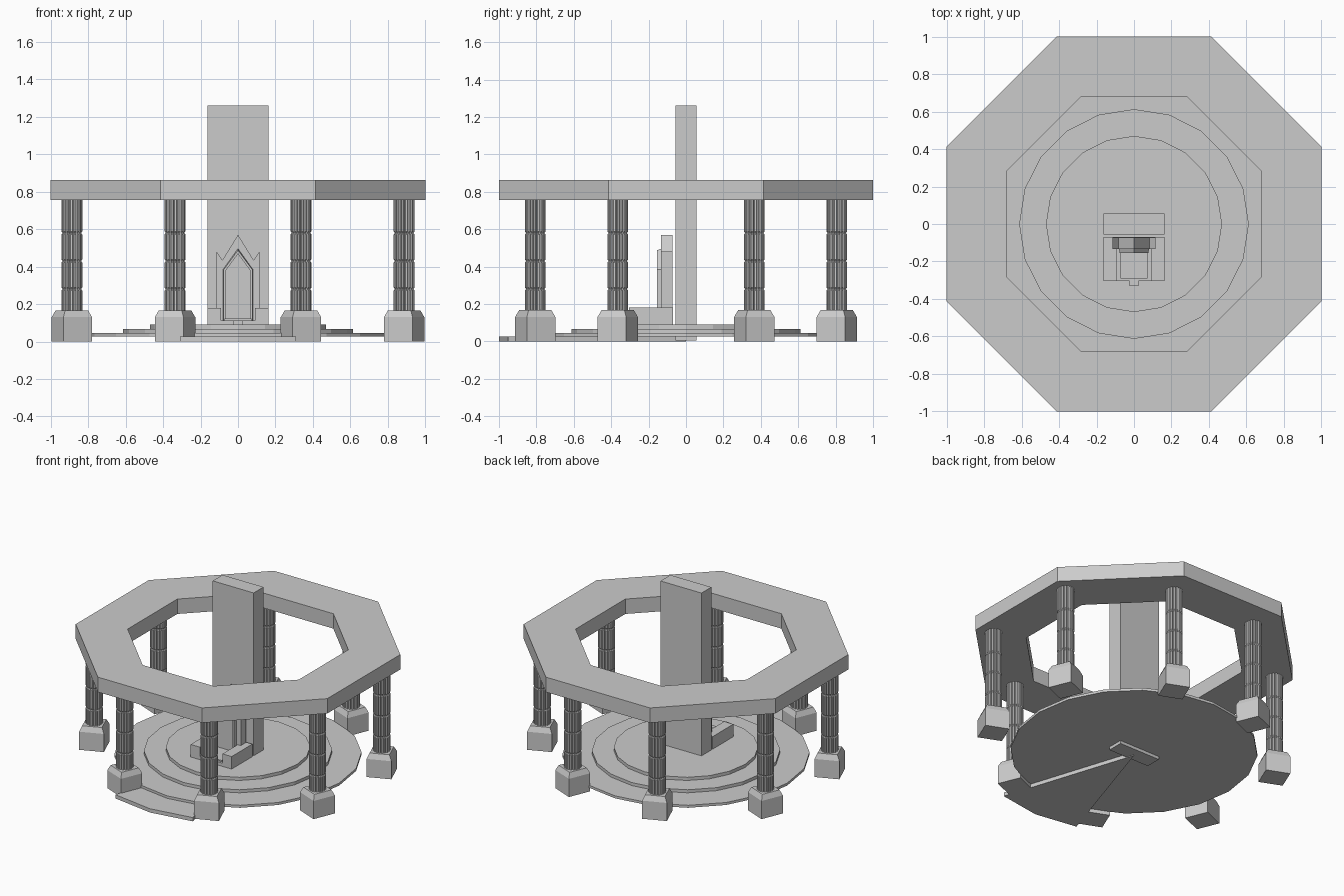
import bpy, bmesh
from math import sin, cos, pi, radians, atan2

if "Cube" in bpy.data.objects:
    bpy.data.objects.remove(bpy.data.objects["Cube"])


def finish(name, bm):
    bmesh.ops.recalc_face_normals(bm, faces=bm.faces)
    me = bpy.data.meshes.new(name)
    bm.to_mesh(me)
    bm.free()
    ob = bpy.data.objects.new(name, me)
    bpy.context.collection.objects.link(ob)
    return ob


def loft(name, rings, cap=True, close=False):
    """Skin a list of equal-length point rings."""
    bm = bmesh.new()
    vs = [[bm.verts.new(p) for p in r] for r in rings]
    pairs = list(zip(vs, vs[1:])) + ([(vs[-1], vs[0])] if close else [])
    n = len(vs[0])
    for a, b in pairs:
        for i in range(n):
            j = (i + 1) % n
            bm.faces.new((a[i], a[j], b[j], b[i]))
    if cap and not close:
        bm.faces.new(vs[0])
        bm.faces.new(vs[-1])
    return finish(name, bm)


def circle(r, z, n, turn=0.0, cx=0.0, cy=0.0):
    return [(cx + r * cos(turn + 2 * pi * i / n), cy + r * sin(turn + 2 * pi * i / n), z)
            for i in range(n)]


def prism(name, pts, z0, z1):
    return loft(name, [[(x, y, z) for x, y in pts] for z in (z0, z1)])


def box(name, x0, x1, y0, y1, z0, z1):
    return prism(name, [(x0, y0), (x1, y0), (x1, y1), (x0, y1)], z0, z1)


def panel(name, half, y0, y1):
    """Extrude a mirrored x-z outline from y0 to y1 (half runs bottom to apex)."""
    pts = half + [(-x, z) for x, z in reversed(half) if x > 0]
    return loft(name, [[(x, y, z) for x, z in pts] for y in (y0, y1)])


# Octagonal roof ring
k = 1 / cos(pi / 8)
ri, ro, z0, z1 = 0.68 * k, 1.0 * k, 0.755, 0.862
loft("roof_ring", [circle(r, z, 8, pi / 8) for r, z in
                   ((ro, z0), (ro, z1), (ri, z1), (ri, z0))], close=True)

# Round stepped platform, 20-sided
for name, r, a, b in (("lower_step", 0.805, 0.027, 0.045),
                      ("middle_step", 0.613, 0.045, 0.067),
                      ("upper_step", 0.47, 0.067, 0.09)):
    prism(name, [p[:2] for p in circle(r, 0, 20)], a, b)

# Wedge-shaped entrance step under the platform
prism("entrance_step", [(0, 0)] + [(cos(radians(t)), sin(radians(t)))
                                   for t in (252, 270, 288)], 0, 0.027)


# Fluted columns on tapered square bases
def fluted(s, z, cx, cy, turn, flutes=18):
    pts = []
    for i in range(flutes):
        for f, r in ((0.0, 0.056), (0.5, 0.056), (0.75, 0.047)):
            t = turn + 2 * pi * (i + f) / flutes
            pts.append((cx + s * r * cos(t), cy + s * r * sin(t), z))
    return pts


levels = [(1, 0.16)]
for z in (0.28, 0.43, 0.58):
    levels += [(1, z - 0.008), (0.9, z - 0.002), (0.9, z + 0.002), (1, z + 0.008)]
levels.append((1, 0.757))

i = 0
for sx in (-1, 1):
    for sy in (-1, 1):
        for cx, cy in ((0.887, 0.365), (0.336, 0.806)):
            i += 1
            x, y = sx * cx, sy * cy
            turn = round((atan2(y, x) - pi / 8) / (pi / 4)) * pi / 4 + pi / 8
            h = 0.165 / 2 ** 0.5
            loft(f"column_base_{i}", [circle(h * s, z, 4, turn + pi / 4, x, y)
                                      for s, z in ((1, 0), (1, 0.13), (0.8, 0.167))])
            loft(f"column_shaft_{i}", [fluted(s, z, x, y, turn) for s, z in levels])

# Central standing slab
box("standing_slab", -0.163, 0.163, -0.055, 0.057, 0.005, 1.26)

# Throne: base, seat, foot step and arms
box("throne_base", -0.163, 0.163, -0.305, -0.07, 0.088, 0.113)
box("throne_seat", -0.073, 0.073, -0.29, -0.13, 0.113, 0.122)
box("foot_step", -0.025, 0.025, -0.332, -0.30, 0.088, 0.113)
for side, s in (("left", -1), ("right", 1)):
    a, b = sorted((s * 0.09, s * 0.163))
    box(f"throne_arm_{side}", a, b, -0.305, -0.07, 0.113, 0.18)

# Throne back with three points, and the raised pointed arch in front of it
panel("throne_back", [(0.115, 0.11), (0.115, 0.48), (0.083, 0.435), (0, 0.57)], -0.133, -0.073)
outer = [(0.08, 0.113), (0.08, 0.385), (0, 0.497)]
mid = [(0.077, 0.113), (0.077, 0.383), (0, 0.487)]
inner = [(0.066, 0.113), (0.066, 0.378), (0, 0.468)]


def arch(half, y):
    return [(x, y, z) for x, z in half + [(-x, z) for x, z in reversed(half[:-1])]]


loft("throne_arch", [arch(outer, -0.13), arch(mid, -0.155),
                     arch(inner, -0.155), arch(inner, -0.13)], close=True)
